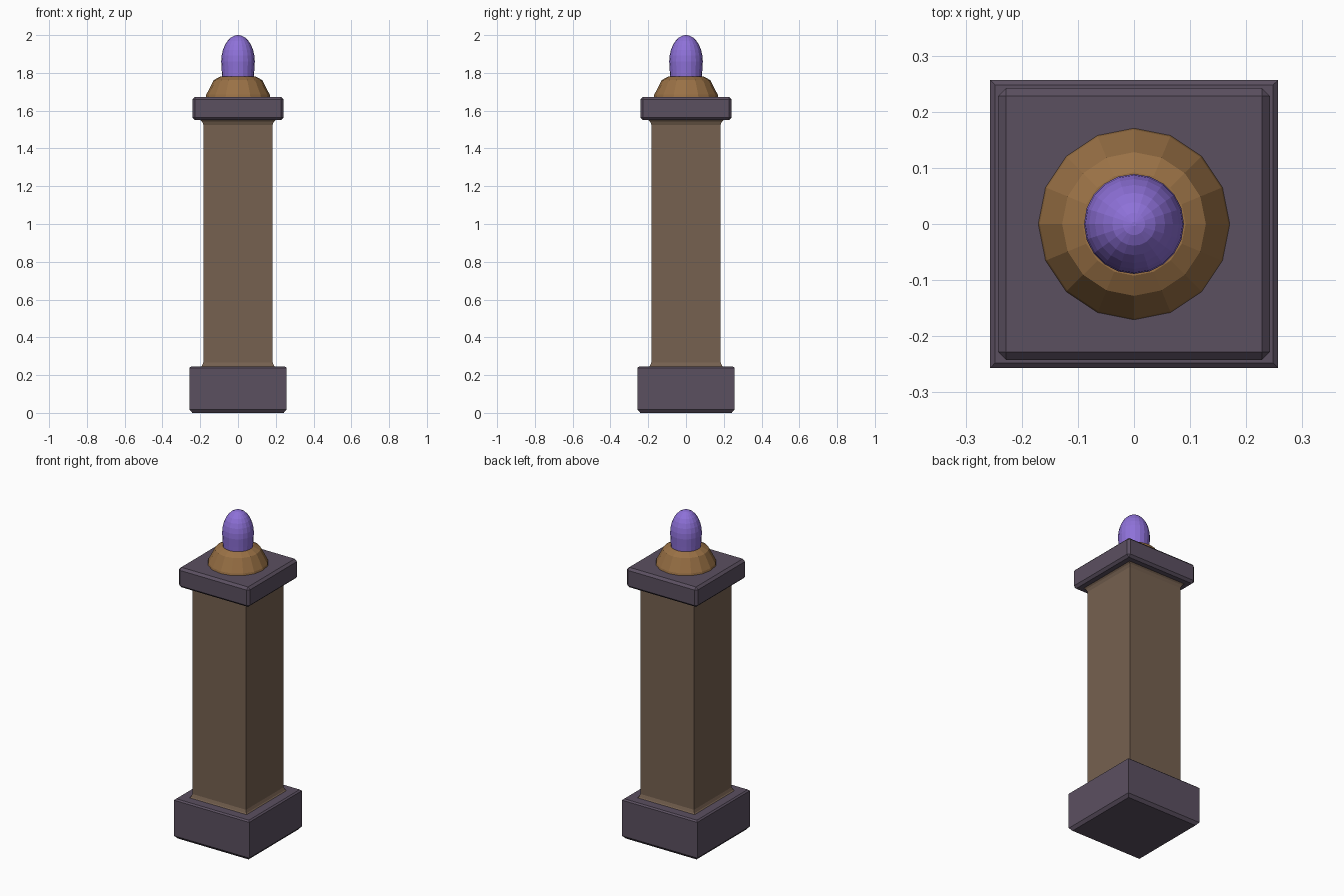
import bpy
import bmesh
import math

cube = bpy.data.objects.get("Cube")
if cube:
    bpy.data.objects.remove(cube, do_unlink=True)


def material(name, rgb):
    mat = bpy.data.materials.new(name)
    mat.use_nodes = True
    color = (*rgb, 1.0)
    mat.diffuse_color = color
    mat.node_tree.nodes["Principled BSDF"].inputs["Base Color"].default_value = color
    return mat


stone = material("dark purple stone", (0.105, 0.08, 0.118))
brown = material("brown stone", (0.18, 0.119, 0.08))
bronze = material("bronze", (0.32, 0.165, 0.06))
violet = material("violet crystal", (0.27, 0.165, 0.69))


def lathe(name, profile, sides, mat):
    """Loft regular rings through (half width, height) pairs and close both ends."""
    bm = bmesh.new()
    scale = 1 / math.cos(math.pi / 4) if sides == 4 else 1
    turn = math.pi / 4 if sides == 4 else 0
    rings = []
    for radius, z in profile:
        ring = []
        for i in range(sides):
            a = turn + math.tau * i / sides
            ring.append(bm.verts.new((radius * scale * math.cos(a),
                                      radius * scale * math.sin(a), z)))
        rings.append(ring)
    for low, high in zip(rings, rings[1:]):
        for i in range(sides):
            j = (i + 1) % sides
            bm.faces.new((low[i], low[j], high[j], high[i]))
    bm.faces.new(rings[0][::-1])
    bm.faces.new(rings[-1])
    mesh = bpy.data.meshes.new(name)
    bm.to_mesh(mesh)
    bm.free()
    mesh.materials.append(mat)
    obj = bpy.data.objects.new(name, mesh)
    bpy.context.collection.objects.link(obj)
    return obj


# Square plinth with a chamfered foot
lathe("base", [(0.242, 0), (0.257, 0.018), (0.257, 0.238), (0.248, 0.246)], 4, stone)

# Square shaft flaring slightly at both ends
lathe("shaft", [(0.2, 0.242), (0.19, 0.251), (0.183, 0.268), (0.183, 1.525),
                (0.19, 1.542), (0.2, 1.552)], 4, brown)

# Chamfered capital slab
cap = lathe("capital", [(0.242, 1.55), (0.242, 1.673)], 4, stone)
bevel = cap.modifiers.new("chamfer", 'BEVEL')
bevel.width = 0.014
bevel.segments = 1

# Faceted bronze collar
lathe("collar", [(0.172, 1.667), (0.168, 1.685), (0.128, 1.762), (0.092, 1.782)],
      16, bronze)

# Egg-shaped finial: straight foot and a rounded crown
finial = [(0.084, 1.77), (0.086, 1.81)]
steps = 7
for k in range(steps):
    a = math.pi / 2 * k / steps
    finial.append((0.089 * math.cos(a), 1.86 + 0.14 * math.sin(a)))
finial.append((0.004, 2.0))
lathe("finial", finial, 20, violet)
